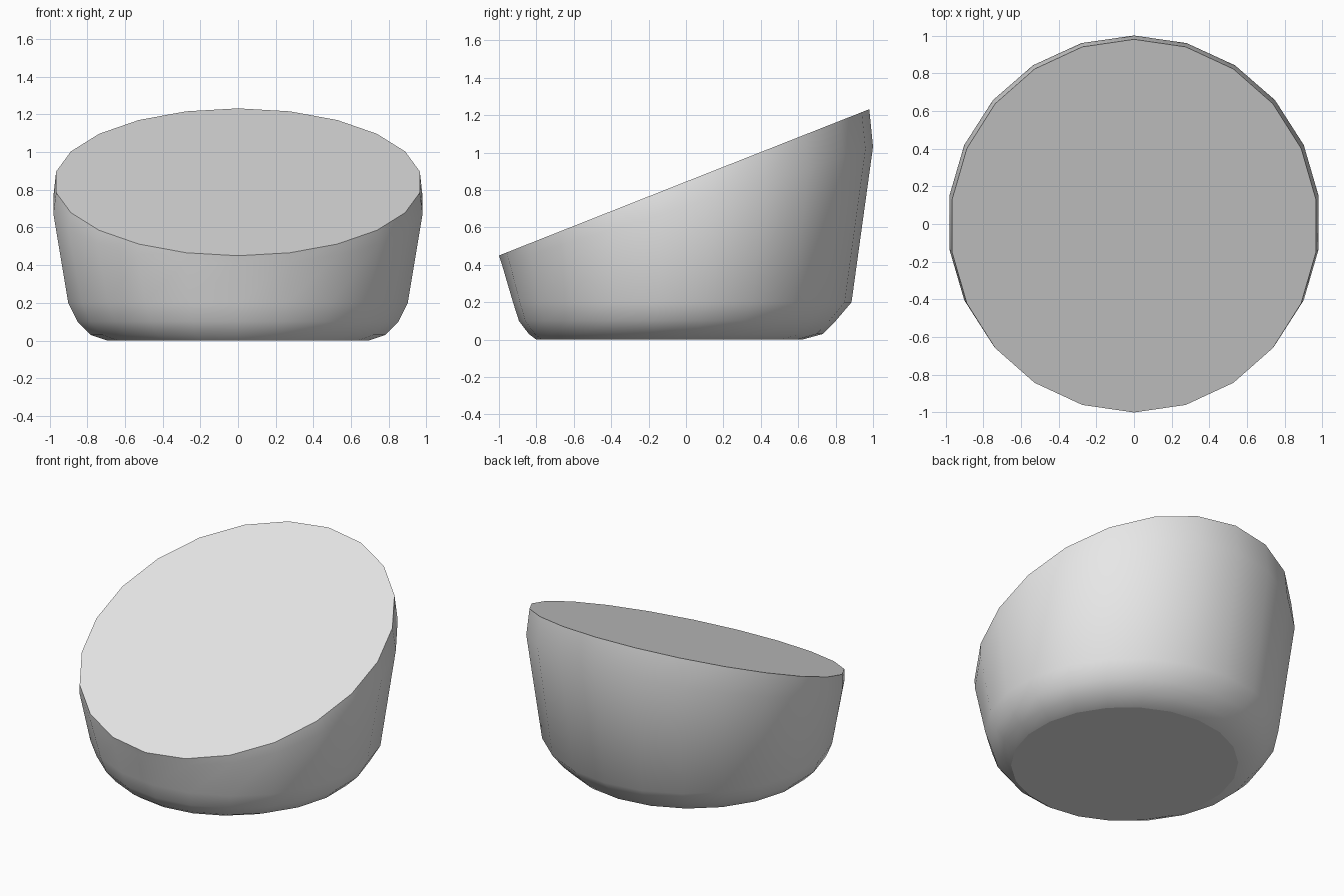
import bpy
import bmesh
import math

if "Cube" in bpy.data.objects:
    bpy.data.objects.remove(bpy.data.objects["Cube"], do_unlink=True)

SIDES = 22


def top_height(y):
    """Height of the slanted cut that forms the top."""
    return 0.845 + 0.395 * y


# Matte grey used over the whole body
grey = bpy.data.materials.new("plain grey")
grey.use_nodes = True
colour = (0.8, 0.8, 0.8, 1)
grey.diffuse_color = colour
grey.node_tree.nodes["Principled BSDF"].inputs["Base Color"].default_value = colour

# Rounded base rings: height, half width, front y, back y
base = [
    (0.0, 0.70, -0.80, 0.62),
    (0.03, 0.79, -0.84, 0.73),
    (0.10, 0.86, -0.893, 0.80),
    (0.20, 0.91, -0.925, 0.885),
]
# Wall rings: fraction of the way up to the slanted top, half width, front y, back y
wall = [
    (0.8, 0.99, -0.985, 1.0),
    (1.0, 0.975, -1.0, 0.98),
]

bm = bmesh.new()


def add_ring(half_width, front, back, height):
    """Oval ring whose height is a function of y."""
    ring = []
    for i in range(SIDES):
        a = 2 * math.pi * i / SIDES - math.pi / 2
        x = half_width * math.cos(a)
        y = (front + back) / 2 + (back - front) / 2 * math.sin(a)
        ring.append(bm.verts.new((x, y, height(y))))
    return ring


rings = [add_ring(w, f, b, lambda y, z=z: z) for z, w, f, b in base]
foot = base[-1][0]
rings += [add_ring(w, f, b, lambda y, t=t: foot + t * (top_height(y) - foot))
          for t, w, f, b in wall]

# Skin the rings, then close the floor and the slanted top
for low, high in zip(rings, rings[1:]):
    for i in range(SIDES):
        j = (i + 1) % SIDES
        bm.faces.new((low[i], low[j], high[j], high[i]))
floor = bm.faces.new(rings[0][::-1])
lid = bm.faces.new(rings[-1])
for edge in list(floor.edges) + list(lid.edges):
    edge.smooth = False

mesh = bpy.data.meshes.new("slanted_body")
bm.to_mesh(mesh)
bm.free()
mesh.materials.append(grey)
body = bpy.data.objects.new("slanted_body", mesh)
bpy.context.collection.objects.link(body)

# Smooth sides with crisp rims
bpy.ops.object.select_all(action="DESELECT")
body.select_set(True)
bpy.context.view_layer.objects.active = body
bpy.ops.object.shade_smooth_by_angle(angle=math.radians(45))
